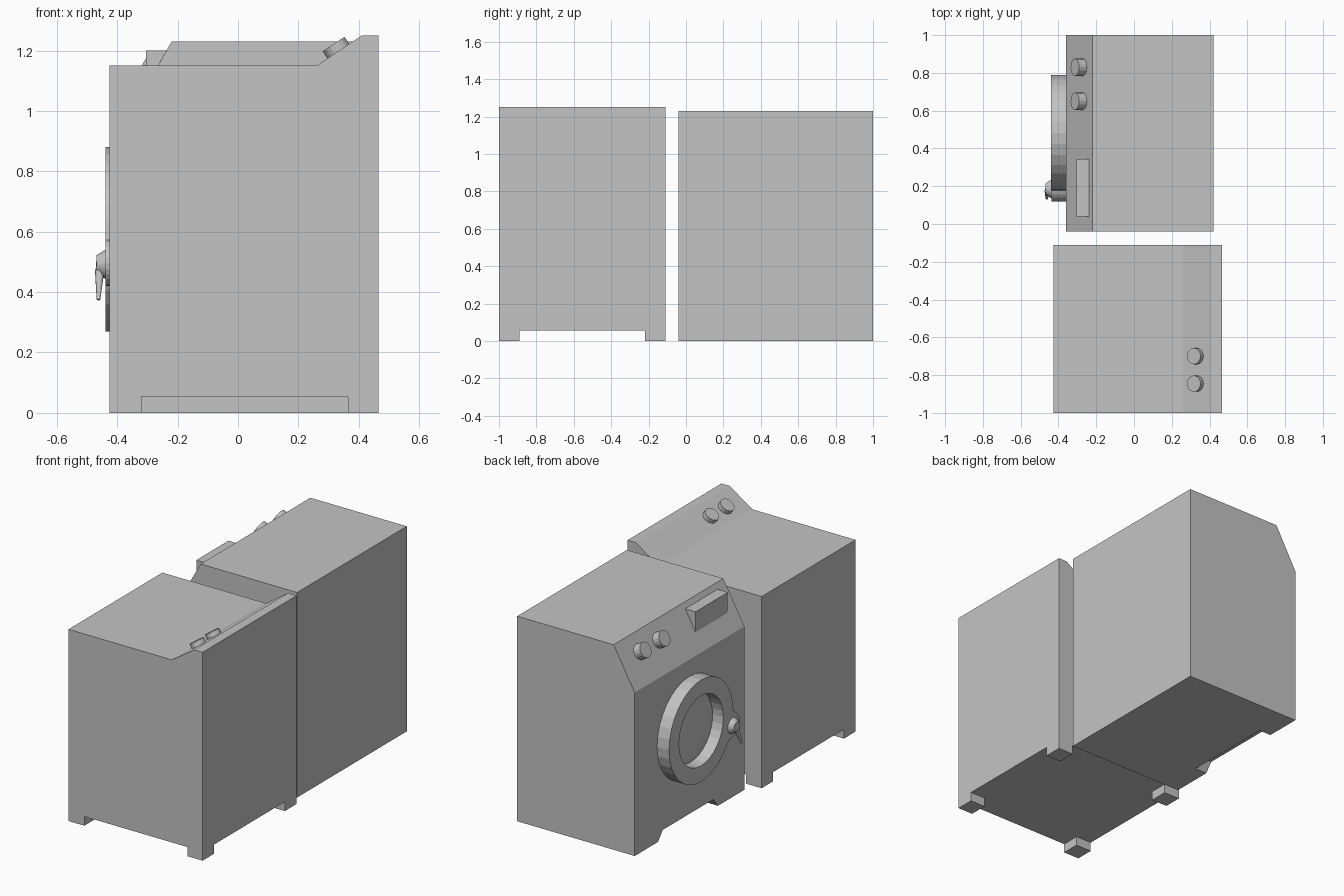
import bpy, bmesh, math
from mathutils import Vector, Matrix

default = bpy.data.objects.get("Cube")
if default:
    bpy.data.objects.remove(default, do_unlink=True)

# Single grey enamel finish
GREY = (0.55, 0.55, 0.55, 1)
grey = bpy.data.materials.new("grey_enamel")
grey.use_nodes = True
grey.diffuse_color = GREY
grey.node_tree.nodes["Principled BSDF"].inputs["Base Color"].default_value = GREY


def finish(name, bm, smooth=None):
    bmesh.ops.recalc_face_normals(bm, faces=bm.faces)
    mesh = bpy.data.meshes.new(name)
    bm.to_mesh(mesh)
    bm.free()
    mesh.materials.append(grey)
    ob = bpy.data.objects.new(name, mesh)
    bpy.context.collection.objects.link(ob)
    if smooth:
        bpy.ops.object.select_all(action="DESELECT")
        ob.select_set(True)
        bpy.context.view_layer.objects.active = ob
        bpy.ops.object.shade_smooth_by_angle(angle=math.radians(smooth))
    return ob


def extrude(name, outline, y0, y1):
    """Extrude an (x, z) outline along y."""
    bm = bmesh.new()
    face = bm.faces.new([bm.verts.new((x, y0, z)) for x, z in outline])
    moved = bmesh.ops.extrude_face_region(bm, geom=[face])["geom"]
    bmesh.ops.translate(bm, vec=(0, y1 - y0, 0),
                        verts=[v for v in moved if isinstance(v, bmesh.types.BMVert)])
    return finish(name, bm)


def turn(name, profile, base, axis, segments=32, ring=False, smooth=None):
    """Turn a (radius, height) profile around an axis starting at base."""
    bm = bmesh.new()
    pts = [bm.verts.new((r, 0, h)) for r, h in profile]
    pairs = list(zip(pts, pts[1:])) + ([(pts[-1], pts[0])] if ring else [])
    edges = [bm.edges.new(p) for p in pairs]
    bmesh.ops.spin(bm, geom=pts + edges, cent=(0, 0, 0), axis=(0, 0, 1),
                   angle=math.tau, steps=segments, use_duplicate=False)
    bmesh.ops.remove_doubles(bm, verts=bm.verts, dist=0.0005)
    rot = Vector(axis).to_track_quat("Z", "Y").to_matrix().to_4x4()
    bmesh.ops.transform(bm, matrix=Matrix.Translation(base) @ rot, verts=bm.verts)
    return finish(name, bm, smooth)


def solid(r0, r1, h):
    return [(0, 0), (r0, 0), (r1, h), (0, h)]


# Top-loading machine with a raised rear console
extrude("top_loader_body",
        [(-0.425, 0.055), (0.465, 0.055), (0.465, 1.25), (0.41, 1.25),
         (0.26, 1.15), (-0.425, 1.15)], -1, -0.11)
for side, x0, x1 in (("front", -0.425, -0.32), ("rear", 0.365, 0.465)):
    for end, y0, y1 in (("right", -1, -0.89), ("left", -0.22, -0.11)):
        extrude(f"{side}_{end}_foot", [(x0, 0), (x1, 0), (x1, 0.055), (x0, 0.055)], y0, y1)
for i, y in enumerate((-0.845, -0.70)):
    turn(f"console_knob_{i + 1}", solid(0.043, 0.043, 0.028),
         (0.332, y, 1.198), (-0.555, 0, 0.832), 16)

# Front-loading machine with a sloped control panel
body = extrude("front_loader_body",
               [(-0.36, 0), (0.42, 0), (0.42, 1.23), (-0.22, 1.23), (-0.36, 0.98)], -0.04, 1)

# Toe recess with slanted ends, cut from the bottom of the door side
bm = bmesh.new()
lower, upper = -0.02, 0.055
outline = [(0.195, lower), (0.255, upper), (0.735, upper), (0.795, lower)]
face = bm.faces.new([bm.verts.new((-0.45, y, z)) for y, z in outline])
moved = bmesh.ops.extrude_face_region(bm, geom=[face])["geom"]
bmesh.ops.translate(bm, vec=(0.17, 0, 0),
                    verts=[v for v in moved if isinstance(v, bmesh.types.BMVert)])
cutter = finish("toe_recess_cutter", bm)
cutter.hide_render = True
cutter.hide_set(True)
cut = body.modifiers.new("toe_recess", "BOOLEAN")
cut.operation = "DIFFERENCE"
cut.solver = "EXACT"
cut.object = cutter
bpy.context.view_layer.objects.active = body
bpy.ops.object.modifier_apply(modifier=cut.name)
bpy.data.objects.remove(cutter, do_unlink=True)

# Control panel: detergent drawer and two knobs
extrude("detergent_drawer", [(-0.305, 1.078), (-0.237, 1.2), (-0.305, 1.2)], 0.04, 0.345)
for i, y in enumerate((0.65, 0.83)):
    turn(f"panel_knob_{i + 1}", solid(0.046, 0.046, 0.047),
         (-0.272, y, 1.137), (-0.873, 0, 0.489), 16)

# Round door: ring, latch lobe, bulging glass and handle
OUT = (-1, 0, 0)
centre = (-0.36, 0.483, 0.575)
turn("door_ring", [(0.21, 0), (0.305, 0), (0.305, 0.079), (0.21, 0.079)],
     centre, OUT, 32, ring=True)
turn("door_latch_lobe", solid(0.077, 0.077, 0.078), (-0.36, 0.195, 0.497), OUT, 24)
dome = [(0.212 * math.cos(a), 0.004 + 0.03 * math.sin(a))
        for a in (math.pi / 2 * i / 6 for i in range(7))]
turn("door_glass", dome, centre, OUT, 32, smooth=60)
turn("handle_hub", [(0, 0), (0.048, 0), (0.046, 0.005), (0.03, 0.03), (0, 0.032)],
     (-0.438, 0.185, 0.492), OUT, 16, smooth=40)
grip_start, grip_end = Vector((-0.458, 0.175, 0.475)), Vector((-0.462, 0.135, 0.375))
grip = grip_end - grip_start
turn("handle_grip", solid(0.016, 0.006, grip.length), grip_start, grip, 10, smooth=40)
